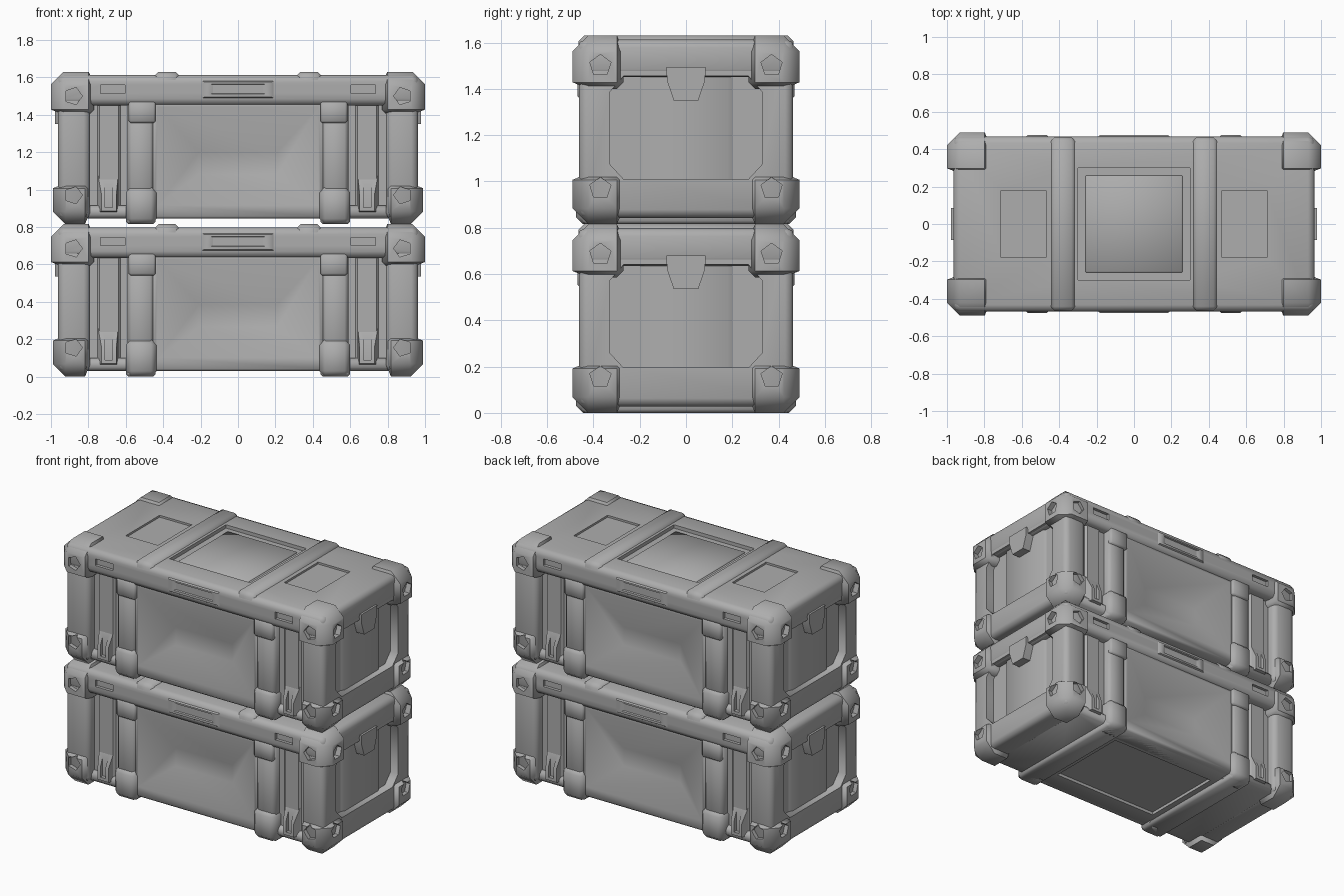
import bpy, bmesh, math
from mathutils import Matrix, Vector

if "Cube" in bpy.data.objects:
    bpy.data.objects.remove(bpy.data.objects["Cube"])

STACK = 0.815          # height of one crate
grey = bpy.data.materials.new("crate grey")
grey.diffuse_color = (0.42, 0.42, 0.42, 1)
grey.use_nodes = True
grey.node_tree.nodes["Principled BSDF"].inputs["Base Color"].default_value = grey.diffuse_color


def to_object(bm, name):
    bmesh.ops.recalc_face_normals(bm, faces=bm.faces)
    me = bpy.data.meshes.new(name)
    bm.to_mesh(me)
    bm.free()
    ob = bpy.data.objects.new(name, me)
    bpy.context.scene.collection.objects.link(ob)
    return ob


def box(name, x, y, z, bevel=0.0, seg=1):
    bm = bmesh.new()
    bmesh.ops.create_cube(bm, size=1)
    for v in bm.verts:
        v.co = Vector([(r[0] + r[1]) / 2 + c * (r[1] - r[0]) for c, r in zip(v.co, (x, y, z))])
    if bevel:
        bmesh.ops.bevel(bm, geom=bm.edges[:], offset=bevel, segments=seg, profile=0.5, affect='EDGES')
    return to_object(bm, name)


def hull(name, points):
    bm = bmesh.new()
    for p in points:
        bm.verts.new(p)
    bmesh.ops.convex_hull(bm, input=bm.verts[:])
    bmesh.ops.dissolve_limit(bm, angle_limit=0.01, verts=bm.verts[:], edges=bm.edges[:])
    return to_object(bm, name)


def frustum(name, axis, a, rect_a, b, rect_b):
    # solid between two rectangles lying at a and b along an axis
    pts = []
    for d, (u0, u1, w0, w1) in ((a, rect_a), (b, rect_b)):
        for u in (u0, u1):
            for w in (w0, w1):
                pts.append((d, u, w) if axis == 'x' else (u, d, w))
    return hull(name, pts)


def pentagon(centre, axis):
    bm = bmesh.new()
    rot = Matrix.Rotation(math.pi / 2, 4, 'Y' if axis == 'x' else 'X')
    spin = Matrix.Rotation(0.3, 4, 'Z')
    bmesh.ops.create_cone(bm, cap_ends=True, segments=5, radius1=0.048, radius2=0.048, depth=0.08,
                          matrix=Matrix.Translation(centre) @ rot @ spin)
    return to_object(bm, "cutter")


def cut(ob, *cutters):
    for c in cutters:
        m = ob.modifiers.new("cut", 'BOOLEAN')
        m.object = c
        m.solver = 'EXACT'
    bpy.context.view_layer.update()
    dg = bpy.context.evaluated_depsgraph_get()
    me = bpy.data.meshes.new_from_object(ob.evaluated_get(dg))
    ob.modifiers.clear()
    ob.data = me
    for c in cutters:
        bpy.data.objects.remove(c)
    return ob


def finish(ob, mirror=""):
    # colour, smooth, mirror, and repeat on the upper crate
    me = ob.data
    me.materials.clear()
    me.materials.append(grey)
    for p in me.polygons:
        p.use_smooth = True
        p.material_index = 0
    me.set_sharp_from_angle(angle=math.radians(48))
    if mirror:
        m = ob.modifiers.new("mirror", 'MIRROR')
        m.use_axis = ('x' in mirror, 'y' in mirror, False)
        m.use_mirror_merge = False
    upper = ob.copy()
    upper.name = "upper_" + ob.name
    ob.name = "lower_" + ob.name
    upper.location.z = STACK
    bpy.context.scene.collection.objects.link(upper)


# inner core and base plate with sunken underside panel
finish(box("core", (-.88, .88), (-.34, .34), (.06, .76)))
base = box("base_plate", (-.9, .9), (-.43, .43), (.03, .1), .02)
finish(cut(base, box("c", (-.40, .40), (-.29, .29), (0, .05))))

# lid with sunken top panels, a front label recess and latch slots
lid = box("lid", (-.965, .965), (-.468, .468), (.635, .798), .035, 2)
cuts = [box("c", (-.30, .30), (-.30, .30), (.775, .9))]
for s in (-1, 1):
    cuts.append(box("c", sorted((s * .47, s * .71)), (-.18, .18), (.785, .9)))
    for t in (-1, 1):
        cuts.append(box("c", sorted((s * .605, s * .735)), sorted((t * .448, t * .6)), (.70, .745)))
lid = cut(lid, *cuts)
finish(lid)
finish(box("lid_inner_panel", (-.26, .26), (-.26, .26), (.76, .782), .006))
plate = frustum("label_plate", 'y', -.46, (-.2, .2, .67, .77), -.477, (-.18, .18, .68, .76))
finish(cut(plate, frustum("c", 'y', -.49, (-.17, .17, .69, .755), -.466, (-.13, .13, .7, .745))), "y")

# straps over the lid and under the base
finish(box("top_strap", (.31, .45), (-.465, .465), (.66, .815), .025), "x")
finish(box("bottom_strap", (.44, .6), (-.45, .45), (0, .08), .015), "x")

# upright straps on the long sides, with feet and clips
finish(box("upright_strap", (.45, .59), (-.455, -.33), (.03, .66), .02), "xy")
finish(box("strap_foot", (.435, .6), (-.475, -.33), (0, .2), .03), "xy")
finish(box("strap_clip", (.44, .585), (-.468, -.36), (.54, .66), .012), "xy")

# long-side centre panel with a funnel-shaped recess
panel = box("funnel_panel", (-.46, .46), (-.447, -.30), (.03, .66), .012)
funnel = frustum("c", 'y', -.455, (-.45, .45, .085, .65), -.36, (-.21, .21, .265, .385))
finish(cut(panel, funnel), "y")

# narrow side pockets with a raised rib and a bracket
finish(box("pocket_wall", (.57, .83), (-.4, -.3), (.04, .68)), "xy")
finish(frustum("pocket_rib", 'y', -.39, (.62, .76, .06, .66), -.414, (.64, .74, .06, .66)), "xy")
bracket = frustum("pocket_bracket", 'y', -.40, (.64, .75, .06, .27), -.45, (.65, .73, .07, .16))
finish(cut(bracket, box("c", (.672, .71), (-.5, -.425), (.09, .24))), "xy")

# end frames: posts and beams around an opening with cut corners
end = box("end_frame", (.79, .962), (-.463, .463), (.028, .79), .035, 2)
opening = []
for x in (.905, 1.05):
    for s in (-1, 1):
        opening += [(x, s * .33, .26), (x, s * .33, .57), (x, s * .27, .195), (x, s * .27, .64)]
finish(cut(end, hull("c", opening)), "x")
finish(frustum("end_panel", 'x', .89, (-.22, .22, .18, .65), .92, (-.18, .18, .18, .65)), "x")

# end latch tab
tab = []
for x in (.9, .978):
    for s in (-1, 1):
        tab += [(x, s * .085, .68), (x, s * .082, .62), (x, s * .058, .60), (x, s * .053, .535)]
finish(hull("end_latch_tab", tab), "x")


# chunky corner guards with pentagon dents on two faces
def corner(name, x, y, z, top):
    lo, hi = Vector((x[0], y[0], z[0])), Vector((x[1], y[1], z[1]))
    outer, inner = .068, .028
    a = Vector((inner, outer, inner if top else outer))   # chamfer at low side
    b = Vector((outer, inner, outer if top else inner))   # chamfer at high side
    pts = []
    for k in range(3):
        for i in range(8):
            p = [0, 0, 0]
            for n in range(3):
                high = i >> n & 1
                p[n] = (hi if high else lo)[n]
                if n != k:
                    p[n] += -b[n] if high else a[n]
            pts.append(p)
    ob = hull(name, pts)
    h = .685 if top else .155
    finish(cut(ob, pentagon((.88, y[0], h), 'y'), pentagon((x[1], -.37, h), 'x')), "xy")


corner("top_corner", (.77, 1.0), (-.49, -.27), (.585, .815), True)
corner("bottom_corner", (.79, .99), (-.49, -.27), (0, .22), False)
